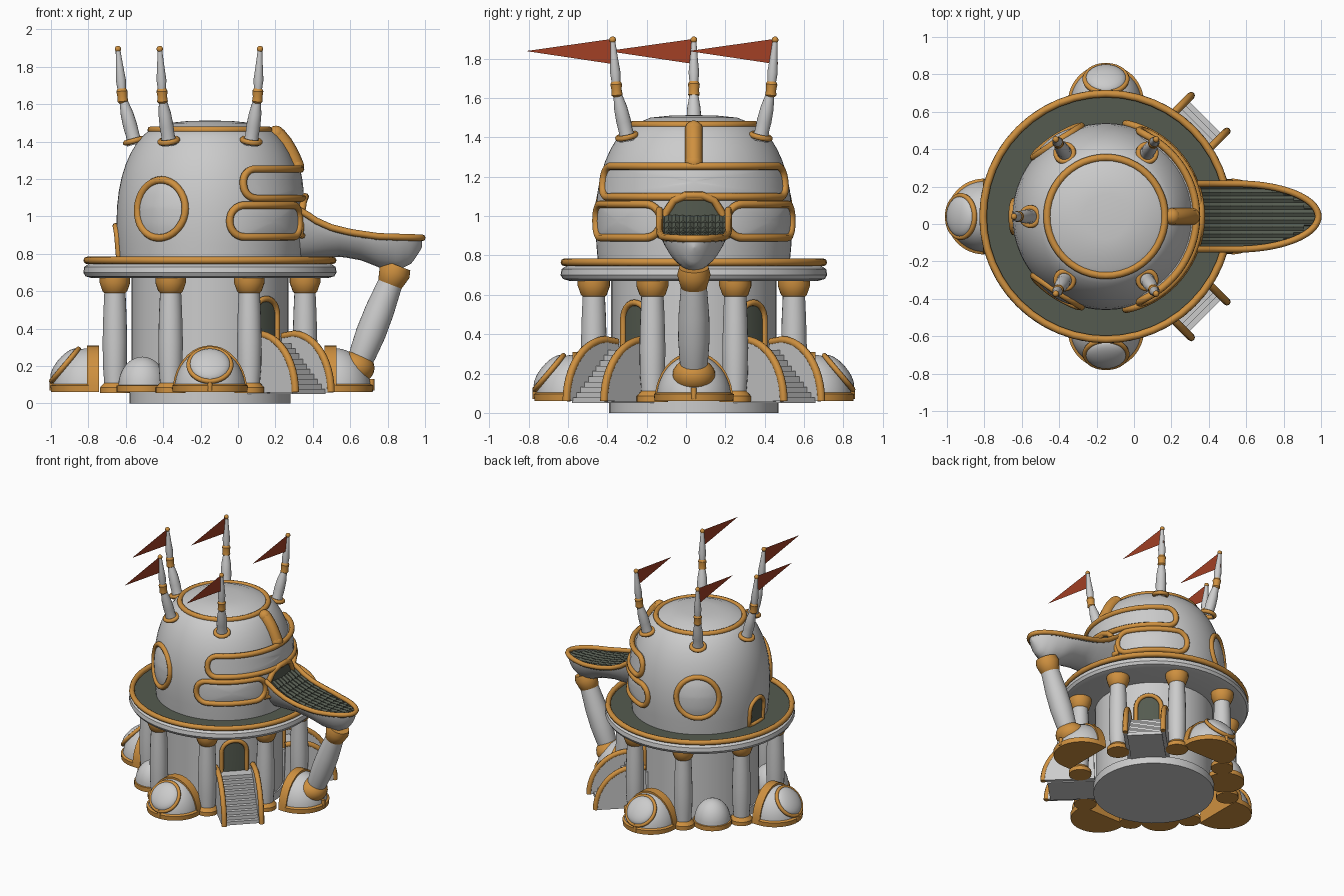
import bpy, bmesh
from math import sin, cos, pi, sqrt, radians
from mathutils import Matrix, Vector

if "Cube" in bpy.data.objects:
    bpy.data.objects.remove(bpy.data.objects["Cube"])

def mat(name, c):
    m = bpy.data.materials.new(name)
    m.diffuse_color = (*c, 1)
    m.use_nodes = True
    m.node_tree.nodes["Principled BSDF"].inputs["Base Color"].default_value = m.diffuse_color
    return m
ORANGE = mat("orange_trim", (0.62, 0.28, 0.05))
GREEN = mat("dark_green", (0.09, 0.105, 0.08))
RED = mat("red_flag", (0.36, 0.05, 0.018))
CX, CY = -0.15, 0.04

def at(deg=0, d=0, z=0):
    """Frame around the tower axis: local x points outward at the given angle."""
    return Matrix.Translation((CX, CY, 0)) @ Matrix.Rotation(radians(deg), 4, 'Z') @ Matrix.Translation((d, 0, z))

def along(p, q):
    p, q = Vector(p), Vector(q)
    return Matrix.Translation(p) @ (q - p).to_track_quat('Z', 'X').to_matrix().to_4x4()

def finish(name, bm, M=Matrix(), m=None, angle=35):
    bmesh.ops.recalc_face_normals(bm, faces=bm.faces)
    bm.transform(M)
    me = bpy.data.meshes.new(name)
    bm.to_mesh(me)
    bm.free()
    ob = bpy.data.objects.new(name, me)
    bpy.context.collection.objects.link(ob)
    if m:
        me.materials.append(m)
    bpy.ops.object.select_all(action='DESELECT')
    ob.select_set(True)
    bpy.context.view_layer.objects.active = ob
    bpy.ops.object.shade_smooth_by_angle(angle=radians(angle))
    return ob

def lathe(name, prof, M, m=None, arc=2 * pi, segs=32):
    bm = bmesh.new()
    vs = [bm.verts.new((r, 0, z)) for r, z in prof]
    es = [bm.edges.new(e) for e in zip(vs, vs[1:])]
    bm.transform(Matrix.Rotation(-arc / 2, 4, 'Z'))
    bmesh.ops.spin(bm, geom=vs + es, cent=(0, 0, 0), axis=(0, 0, 1), angle=arc, steps=segs)
    bmesh.ops.remove_doubles(bm, verts=bm.verts, dist=1e-5)
    return finish(name, bm, M, m)

def tube(name, pts, r, closed=False, m=ORANGE):
    cu = bpy.data.curves.new(name, 'CURVE')
    cu.dimensions, cu.bevel_depth, cu.bevel_resolution, cu.use_fill_caps = '3D', r, 2, True
    s = cu.splines.new('POLY')
    s.points.add(len(pts) - 1)
    for p, c in zip(s.points, pts):
        p.co = (*c, 1)
    s.use_cyclic_u = closed
    tmp = bpy.data.objects.new(name + "_path", cu)
    bm = bmesh.new()
    me = bpy.data.meshes.new_from_object(tmp)
    bm.from_mesh(me)
    bpy.data.objects.remove(tmp)
    return finish(name, bm, Matrix(), m, 60)

def ring(name, R, r, M):
    return tube(name, [M @ Vector((R * cos(i * pi / 24), R * sin(i * pi / 24), 0)) for i in range(48)], r, True)

def ball(name, rad, M, m=None):
    bm = bmesh.new()
    bmesh.ops.create_uvsphere(bm, u_segments=24, v_segments=14, radius=1)
    return finish(name, bm, M @ Matrix.Diagonal((*rad, 1)), m)

def prism(name, pts, t, M, m=None):
    """Polygon in local x-z, extruded by t along y, centred."""
    bm = bmesh.new()
    f = bm.faces.new([bm.verts.new((x, -t / 2, z)) for x, z in pts])
    ex = bmesh.ops.extrude_face_region(bm, geom=[f])['geom']
    bmesh.ops.translate(bm, vec=(0, t, 0), verts=[v for v in ex if isinstance(v, bmesh.types.BMVert)])
    return finish(name, bm, M, m)

def lerp(tab, x):
    for (a, p), (b, q) in zip(tab, tab[1:]):
        if x <= b:
            return p + (q - p) * max(0, (x - a) / (b - a))
    return tab[-1][1]

# Wrapped panels: outlines are (arc length, height) pairs laid onto a round wall
def rrect(s, z, hs, hz, rc):
    return [(s + sx * (hs - rc) + rc * cos(a), z + sz * (hz - rc) + rc * sin(a))
            for q, (sx, sz) in enumerate(((1, 1), (-1, 1), (-1, -1), (1, -1)))
            for a in [(q + i / 8) * pi / 2 for i in range(9)]]

def arch(w, z0, z1):
    return [(-w, z0), (w, z0)] + [(w * cos(i * pi / 12), z1 - w + w * sin(i * pi / 12)) for i in range(13)]

def panel(name, out, deg, R, m=None, bulge=0.0, rim=0.02, rad=0.5):
    pts = []
    for (a, b), (c, d) in zip(out, out[1:] + out[:1]):
        n = max(1, int(abs(a - c) / 0.04 + abs(b - d) / 0.04))
        pts += [(a + (c - a) * i / n, b + (d - b) * i / n) for i in range(n)]
    pts = [p for i, p in enumerate(pts) if abs(p[0] - pts[i - 1][0]) + abs(p[1] - pts[i - 1][1]) > 1e-5]
    cs = (min(p[0] for p in pts) + max(p[0] for p in pts)) / 2
    cz = (min(p[1] for p in pts) + max(p[1] for p in pts)) / 2
    P = lambda s, z, o: (cos(s / rad) * (R(z) + o), sin(s / rad) * (R(z) + o), z)
    bm = bmesh.new()
    rows = [[bm.verts.new(P(cs + (s - cs) * t, cz + (z - cz) * t, o)) for s, z in pts]
            for t, o in [(k / 8, bulge * (1 - (k / 8) ** 2)) for k in range(9)] + [(1, -0.07)]]
    for A, B in zip(rows, rows[1:]):
        for i in range(len(pts)):
            bm.faces.new((A[i - 1], A[i], B[i], B[i - 1]))
    bmesh.ops.remove_doubles(bm, verts=bm.verts, dist=1e-5)
    finish(name, bm, at(deg), m)
    tube(name + "_rim", [at(deg) @ Vector(P(s, z, 0.003)) for s, z in pts], rim, True)

# Base, core and platform
lathe("base_disc", [(0, 0), (0.43, 0), (0.43, 0.06), (0, 0.06)], at(), segs=48)
lathe("core_wall", [(0.42, 0.06), (0.42, 0.7)], at(), segs=48)
lathe("platform", [(0.38, 0.67), (0.63, 0.67), (0.665, 0.68), (0.677, 0.7), (0.672, 0.73), (0.65, 0.745), (0.6, 0.745)], at(), segs=64)
lathe("platform_floor", [(0.4, 0.748), (0.66, 0.748)], at(), GREEN, segs=64)
ring("platform_rim", 0.657, 0.02, at(z=0.765))

# Dome body
DOME = [(0.74, 0.485), (0.85, 0.495), (0.95, 0.5), (1.05, 0.497), (1.13, 0.488), (1.21, 0.472),
        (1.28, 0.45), (1.34, 0.423), (1.39, 0.393), (1.43, 0.36), (1.46, 0.325)]
domeR = lambda z: lerp(DOME, z)
lathe("dome", [(r, z) for z, r in DOME] + [(0.28, 1.475), (0.22, 1.5), (0.12, 1.51), (0, 1.513)], at(), segs=64)
ring("dome_top_rim", 0.315, 0.02, at(z=1.462))
tube("crest", [at() @ Vector((domeR(z) + 0.005, 0, z)) for z in (1.27, 1.31, 1.35, 1.39, 1.43, 1.445)], 0.045)
for z in (1.27, 1.44):
    ball("crest_end", (0.045,) * 3, at(0, domeR(z) + 0.005, z), ORANGE)

# Face: visor, two eyes, mouth; side windows and back door
panel("visor", rrect(0, 1.175, 0.6, 0.078, 0.07), 0, lambda z: 0.5 - 0.12 * max(0, z - 1.1), None, 0.006)
for s in (1, -1):
    panel("eye", rrect(s * 0.425, 0.975, 0.255, 0.085, 0.08), 0, lambda z: 0.505, None, 0.012)
    panel("side_window", rrect(0, 1.04, 0.155, 0.155, 0.1549), s * 123, domeR, None, 0.015)
panel("mouth", [(-0.17, 0.9), (0.17, 0.9), (0.14, 1.02), (0.1, 1.08), (0.04, 1.105), (-0.04, 1.105), (-0.1, 1.08), (-0.14, 1.02)],
      0, lambda z: 0.507, GREEN)
panel("back_door", arch(0.085, 0.75, 0.95), 180, lambda z: domeR(z) + 0.002, GREEN, rim=0.016)

# Beak balcony: lofted hull, rim, tiled floor
ZT = [(0.2, 1.05), (0.34, 1.03), (0.42, 0.975), (0.5, 0.94), (0.6, 0.915), (0.75, 0.893), (1, 0.885)]
ZB = [(0.2, 0.76), (0.55, 0.785), (0.66, 0.765), (0.76, 0.725), (0.86, 0.715), (0.93, 0.75), (0.97, 0.81), (1, 0.87)]
wid = lambda x: 0.175 * sqrt(max(0, 1 - (max(0, x - 0.55) / 0.435) ** 2))
xs = [0.2 + 0.785 * sin(k / 28 * pi / 2) for k in range(29)]
bm = bmesh.new()
rows = [[bm.verts.new((x, CY + wid(x) * cos(t * pi / 14), lerp(ZT, x) - (lerp(ZT, x) - lerp(ZB, x)) * sin(t * pi / 14) ** 1.3))
         for t in range(15)] for x in xs]
for A, B in zip(rows, rows[1:]):
    for i in range(14):
        bm.faces.new((A[i], A[i + 1], B[i + 1], B[i]))
bmesh.ops.remove_doubles(bm, verts=bm.verts, dist=1e-4)
finish("beak_hull", bm, angle=60)
rx = [x for x in xs if x > 0.33]
side = lambda s: [(x, CY + s * wid(x), lerp(ZT, x)) for x in rx]
tube("beak_rim", side(1) + side(-1)[-2::-1], 0.018)
bm = bmesh.new()
rows = [[bm.verts.new((x, CY + s * wid(x), lerp(ZT, x) - 0.022)) for s in (1, -1)] for x in xs[4:-1]]
for A, B in zip(rows, rows[1:]):
    bm.faces.new((A[0], A[1], B[1], B[0]))
finish("beak_floor", bm, m=GREEN)
bm = bmesh.new()
for i in range(11):
    x0, x1 = 0.35 + i * 0.056, 0.35 + (i + 1) * 0.056
    for j in range(-5, 5):
        y0, y1 = [max(-wid(x1), min(wid(x1), v * 0.037)) for v in (j, j + 1)]
        if y1 - y0 > 0.008:
            z0, z1, ym = lerp(ZT, x0) - 0.02, lerp(ZT, x1) - 0.02, (y0 + y1) / 2
            vs = [bm.verts.new((x, CY + y, z)) for x, y, z in
                  ((x0, y0, z0), (x1, y0, z1), (x1, ym, z1 + 0.013), (x0, ym, z0 + 0.004), (x0, y1, z0), (x1, y1, z1))]
            for f in ((0, 1, 2, 3), (3, 2, 5, 4), (1, 5, 2)):
                bm.faces.new([vs[k] for k in f])
finish("beak_tiles", bm, m=GREEN, angle=5)

# Beak support leg
L = along((0.63, CY, 0.17), (0.85, CY, 0.735))
lathe("support_leg", [(0.055, 0), (0.072, 0.1), (0.08, 0.22), (0.078, 0.35), (0.065, 0.52)], L)
lathe("support_collar", [(0.055, 0.49), (0.066, 0.5), (0.085, 0.57), (0.075, 0.61), (0, 0.61)], L, ORANGE)
ball("support_boot", (0.11, 0.11, 0.09), Matrix.Translation((0.62, CY, 0.19)), ORANGE)

# Foot pods: half domes with an arch slab on the inner side
for deg, d in ((0, 0.67), (90, 0.61), (180, 0.65), (270, 0.61)):
    M = at(deg, d)
    lathe("pod_dome", [(0.19 * cos(a), 0.07 + 0.225 * sin(a)) for a in [i * pi / 20 for i in range(11)]], M, None, pi, 24)
    lathe("pod_base", [(0, 0.06), (0.2, 0.06), (0.203, 0.095), (0.185, 0.105)], M, ORANGE, pi, 24)
    half = [(0.2 * cos(i * pi / 20), 0.06 + 0.25 * sin(i * pi / 20)) for i in range(21)]
    prism("pod_arch", half, 0.065, at(deg, d - 0.025) @ Matrix.Rotation(pi / 2, 4, 'Z'), ORANGE)
    if deg:
        W = M @ Matrix.Translation((0.125, 0, 0.205)) @ Matrix.Rotation(radians(50), 4, 'Y')
        ring("pod_window_rim", 0.112, 0.014, W)
        ball("pod_window", (0.11, 0.11, 0.045), W)
    tube("pod_clip", [M @ Vector((0.195, 0, z)) for z in (0.07, 0.13)], 0.014)
for deg in (135, 225):
    lathe("small_dome", [(0.13 * cos(i * pi / 16), 0.09 + 0.16 * sin(i * pi / 16)) for i in range(9)], at(deg, 0.51))
    lathe("small_dome_base", [(0, 0.06), (0.138, 0.06), (0.138, 0.095), (0.12, 0.1)], at(deg, 0.51), ORANGE)

# Columns
for k in range(8):
    M = at(22.5 + 45 * k, 0.55)
    lathe("column", [(0.055, 0.08), (0.064, 0.2), (0.066, 0.33), (0.062, 0.48), (0.056, 0.61)], M, segs=20)
    lathe("column_base", [(0, 0.055), (0.08, 0.055), (0.08, 0.085), (0.058, 0.11)], M, ORANGE, segs=20)
    lathe("column_capital", [(0.056, 0.59), (0.066, 0.6), (0.082, 0.645), (0.082, 0.672)], M, ORANGE, segs=20)

# Stairs with curved side walls, and core doors
for deg in (45, -45):
    n = 10
    prof = [(0.4, 0.05), (0.75, 0.05)]
    for k in range(n):
        prof += [(0.75 - k * 0.028, 0.05 + (k + 1) * 0.027), (0.75 - (k + 1) * 0.028, 0.05 + (k + 1) * 0.027)]
    prism("stairs", prof + [(0.4, 0.05 + n * 0.027)], 0.25, at(deg))
    curve = [(0.5 + 0.28 * cos(i * pi / 24), 0.06 + 0.31 * sin(i * pi / 24)) for i in range(13)] + [(0.42, 0.36)]
    for s in (1, -1):
        M = at(deg) @ Matrix.Translation((0, s * 0.135, 0))
        prism("stair_wall", [(0.41, 0.055)] + curve, 0.03, M)
        tube("stair_rail", [M @ Vector((u, 0, z)) for u, z in curve], 0.02)
    panel("core_door", arch(0.09, 0.3, 0.56), deg, lambda z: 0.424, GREEN, rim=0.016, rad=0.42)

# Masts and flags
for deg in (57, 123, 180, 237, 303):
    a, b, c = [at(deg, d, z).translation for d, z in ((0.40, 1.385), (0.468, 1.64), (0.492, 1.895))]
    A, B = along(a, b), along(b, c)
    ring("mast_socket", 0.047, 0.015, A @ Matrix.Translation((0, 0, 0.02)))
    lathe("mast_lower", [(0.045, 0), (0.036, 0.05), (0.038, 0.1), (0.034, 0.17), (0.022, 0.24)], A, segs=16)
    lathe("mast_joint", [(0.02, -0.035), (0.029, -0.025), (0.026, 0), (0.03, 0.03), (0.022, 0.045)], B, ORANGE, segs=16)
    lathe("mast_upper", [(0.022, 0.04), (0.027, 0.09), (0.02, 0.16), (0.012, 0.255)], B, segs=16)
    ball("mast_tip", (0.017,) * 3, Matrix.Translation(c), ORANGE)
    bm = bmesh.new()
    bm.faces.new([bm.verts.new((c.x, c.y + dy, z)) for dy, z in ((0, 1.9), (0.015, 1.77), (-0.44, 1.838))])
    finish("flag", bm, m=RED)
